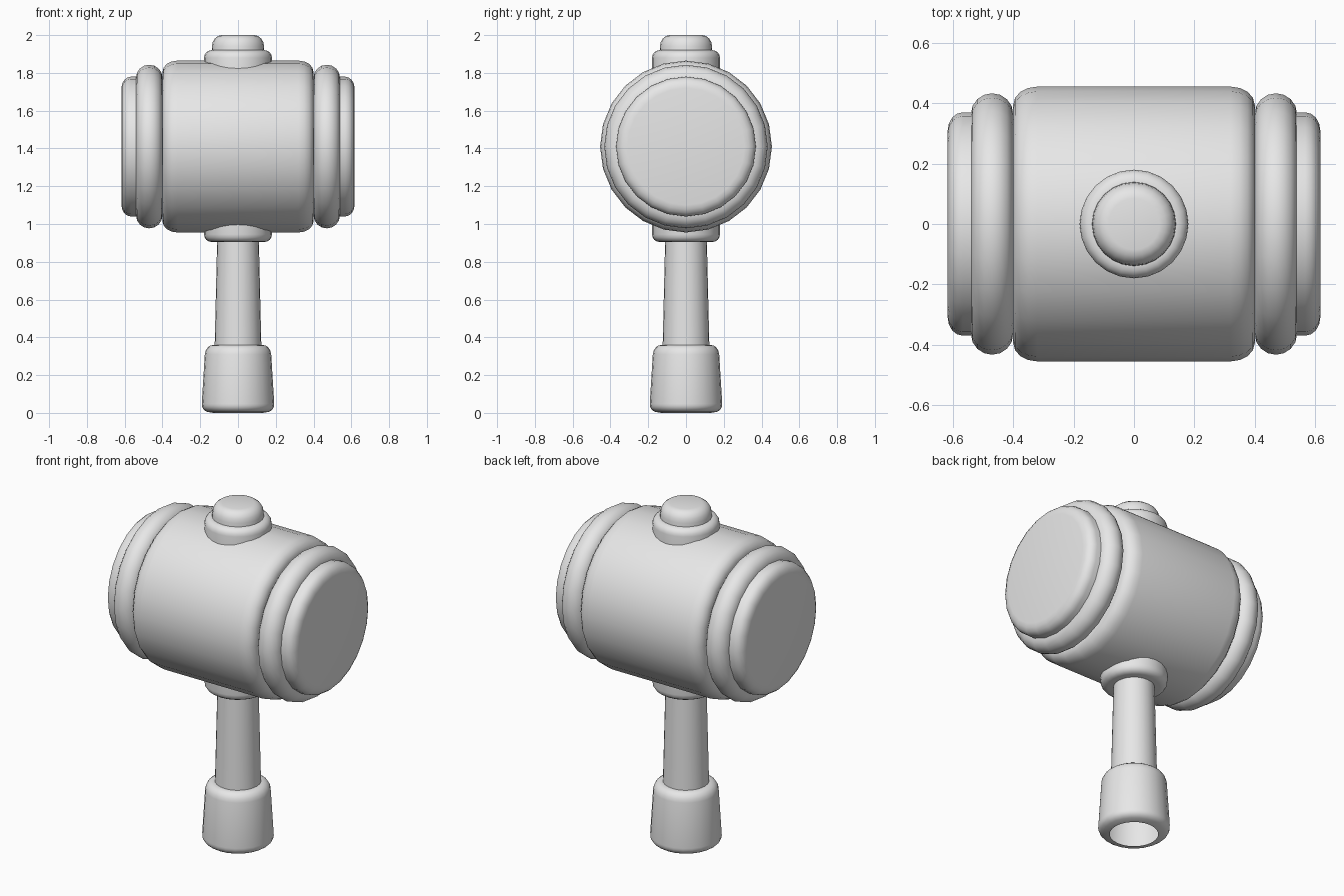
import bpy
import bmesh
import math
from mathutils import Matrix

SIDES = 24
HEAD_Z = 1.41

if "Cube" in bpy.data.objects:
    bpy.data.objects.remove(bpy.data.objects["Cube"], do_unlink=True)

grey = bpy.data.materials.new("light grey")
grey.use_nodes = True
grey.diffuse_color = (0.8, 0.8, 0.8, 1)
grey.node_tree.nodes["Principled BSDF"].inputs["Base Color"].default_value = (0.8, 0.8, 0.8, 1)


def arc(r, h, size_r, size_h, start, end, steps=4):
    """Profile points (radius, height) along an elliptical arc, angles in degrees."""
    points = []
    for i in range(steps + 1):
        a = math.radians(start + (end - start) * i / steps)
        points.append((r + size_r * math.cos(a), h + size_h * math.sin(a)))
    return points


def lathe(name, profile, matrix=Matrix(), open_bottom=False):
    """Turn a bottom-to-top profile round z and place the result."""
    bm = bmesh.new()
    rings = []
    for r, h in profile:
        rings.append([bm.verts.new((r * math.cos(a), r * math.sin(a), h))
                      for a in (math.tau * i / SIDES for i in range(SIDES))])
    for low, high in zip(rings, rings[1:]):
        for i in range(SIDES):
            j = (i + 1) % SIDES
            bm.faces.new((low[i], low[j], high[j], high[i]))
    bm.faces.new(rings[-1])
    if not open_bottom:
        bm.faces.new(rings[0][::-1])
    bm.transform(matrix)
    mesh = bpy.data.meshes.new(name)
    bm.to_mesh(mesh)
    bm.free()
    mesh.materials.append(grey)
    obj = bpy.data.objects.new(name, mesh)
    bpy.context.collection.objects.link(obj)
    bpy.ops.object.select_all(action="DESELECT")
    obj.select_set(True)
    bpy.context.view_layer.objects.active = obj
    bpy.ops.object.shade_smooth_by_angle(angle=math.radians(40))
    return obj


# Handle: hollow grip, tapered shaft, collars and top knob
lathe("grip", [(0.13, 0.0), (0.165, 0.006)] + arc(0.16, 0.045, 0.032, 0.037, -60, 5)
      + arc(0.13, 0.305, 0.046, 0.055, 5, 90), open_bottom=True)
lathe("shaft", [(0.124, 0.34), (0.11, 0.93)])
lathe("lower_collar", arc(0.14, 0.945, 0.04, 0.04, -90, 0) + [(0.18, 1.05)])
lathe("upper_collar", [(0.18, 1.75)] + arc(0.14, 1.88, 0.04, 0.04, 0, 90))
lathe("top_knob", [(0.14, 1.9)] + arc(0.085, 1.94, 0.053, 0.06, 0, 90))

# Head: barrel lying along x
up = Matrix.Translation((0, 0, HEAD_Z))
lathe("head_barrel", arc(0.395, -0.32, 0.06, 0.08, -90, 0)
      + arc(0.395, 0.32, 0.06, 0.08, 0, 90),
      up @ Matrix.Rotation(math.pi / 2, 4, "Y"))

# Rounded bands and striking faces at both ends
for side, sign in (("left", 1), ("right", -1)):
    place = up @ Matrix.Rotation(sign * math.pi / 2, 4, "Y")
    lathe(side + "_band", arc(0.365, 0.47, 0.068, 0.07, -90, 90, 8), place)
    lathe(side + "_striking_face",
          [(0.37, 0.5)] + arc(0.31, 0.567, 0.06, 0.05, 0, 90), place)
